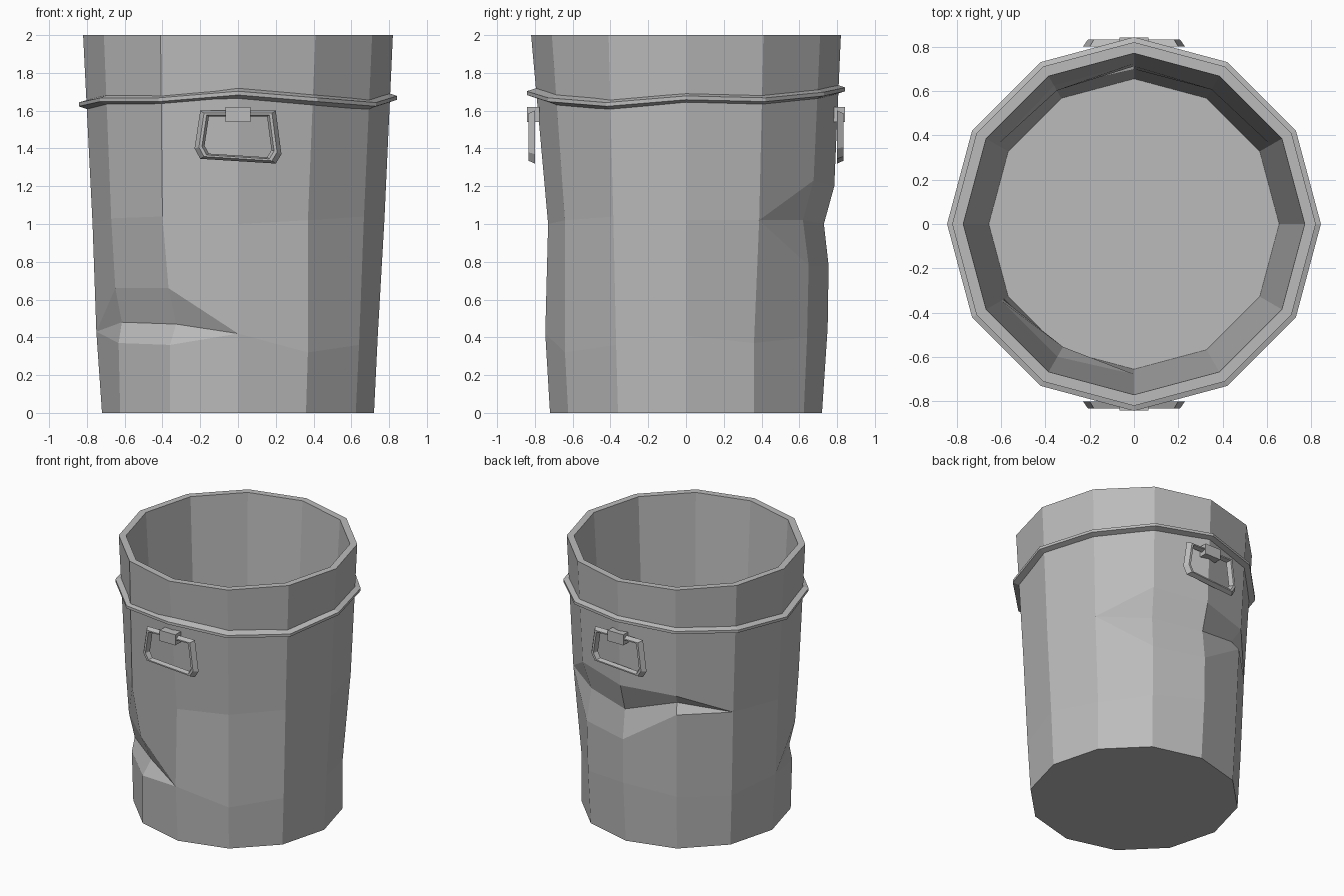
import bpy, bmesh, math

if "Cube" in bpy.data.objects:
    bpy.data.objects.remove(bpy.data.objects["Cube"])

N = 12
metal = bpy.data.materials.new("grey metal")
metal.diffuse_color = (0.5, 0.5, 0.5, 1)
metal.use_nodes = True
metal.node_tree.nodes["Principled BSDF"].inputs["Base Color"].default_value = metal.diffuse_color


def polar(k, r, z):
    a = math.tau * k / N
    return (r * math.cos(a), r * math.sin(a), z)


def loft(name, rows, closed=False, caps=False):
    """Skin a list of closed point loops into one flat-shaded object."""
    bm = bmesh.new()
    loops = [[bm.verts.new(p) for p in row] for row in rows]
    pairs = list(zip(loops, loops[1:]))
    if closed:
        pairs.append((loops[-1], loops[0]))
    for a, b in pairs:
        n = len(a)
        for i in range(n):
            j = (i + 1) % n
            bm.faces.new((a[i], a[j], b[j], b[i]))
    if caps:
        bm.faces.new(loops[0])
        bm.faces.new(loops[-1])
    bmesh.ops.remove_doubles(bm, verts=bm.verts[:], dist=0.0005)
    bmesh.ops.recalc_face_normals(bm, faces=bm.faces[:])
    me = bpy.data.meshes.new(name)
    bm.to_mesh(me)
    bm.free()
    me.materials.append(metal)
    ob = bpy.data.objects.new(name, me)
    bpy.context.collection.objects.link(ob)
    return ob


# Lower and upper crease rings: one (radius, height) per side, three where dented
low = [(.74, .41), (.72, .37), (.74, .40), (.75, .45), (.74, .40), (.74, .38),
       (.75, .43), [(.73, .37), (.71, .48), (.75, .66)],
       [(.72, .36), (.655, .47), (.735, .66)], (.745, .42), (.74, .32), (.74, .36)]
high = [(.775, 1.02), (.775, 1.02), [(.75, .78), (.715, 1.02), (.78, 1.23)],
        [(.755, .78), (.73, 1.0), (.785, 1.2)], [(.765, 1.03), (.71, 1.1), (.78, 1.18)],
        (.765, 1.02), (.77, 1.0), (.775, 1.03), (.80, 1.04), (.73, 1.0), (.74, 1.02), (.77, 1.04)]


def three(c):
    return c if isinstance(c, list) else [c] * 3


columns = [[(.72, 0)] + three(low[k]) + three(high[k]) + [(.82, 2)] for k in range(N)]


def inner(r, z):
    z = max(z, .04)
    return min(.655 + .0587 * (z - .04), r - .015), z


# Can body: dented outer wall, rim, inner wall and floor
outer_rows = [[polar(k, *columns[k][i]) for k in range(N)] for i in range(8)]
inner_rows = [[polar(k, *inner(*columns[k][i])) for k in range(N)] for i in range(7, -1, -1)]
loft("can_body", outer_rows + inner_rows, caps=True)

# Wavy hoop below the rim
wave = [1.67, 1.66, 1.69, 1.715, 1.69, 1.665, 1.635, 1.66, 1.66, 1.695, 1.66, 1.635]
section = [(.79, -.03), (.843, -.012), (.843, .008), (.79, .025)]
loft("hoop", [[polar(k, r, wave[k] + dz) for k in range(N)] for r, dz in section], closed=True)

# Handle rings and clips, front and back (turned half way round)
outline = [(-.20, 1.60), (.20, 1.60), (.23, 1.37), (.20, 1.32), (-.20, 1.345), (-.23, 1.40)]
ring_section = [(1.0, .80), (.90, .833), (.83, .833), (.77, .80)]
for side, s in (("front", 1), ("back", -1)):
    loft(side + "_handle", [[(s * x * f, -s * y, 1.465 + (z - 1.465) * f) for x, z in outline]
                            for f, y in ring_section], closed=True)
    loft(side + "_clip", [[(s * x, -s * y, z) for x, z in
                           ((-.065, 1.54), (.065, 1.54), (.065, 1.62), (-.065, 1.62))]
                          for y in (.775, .842)], caps=True)
